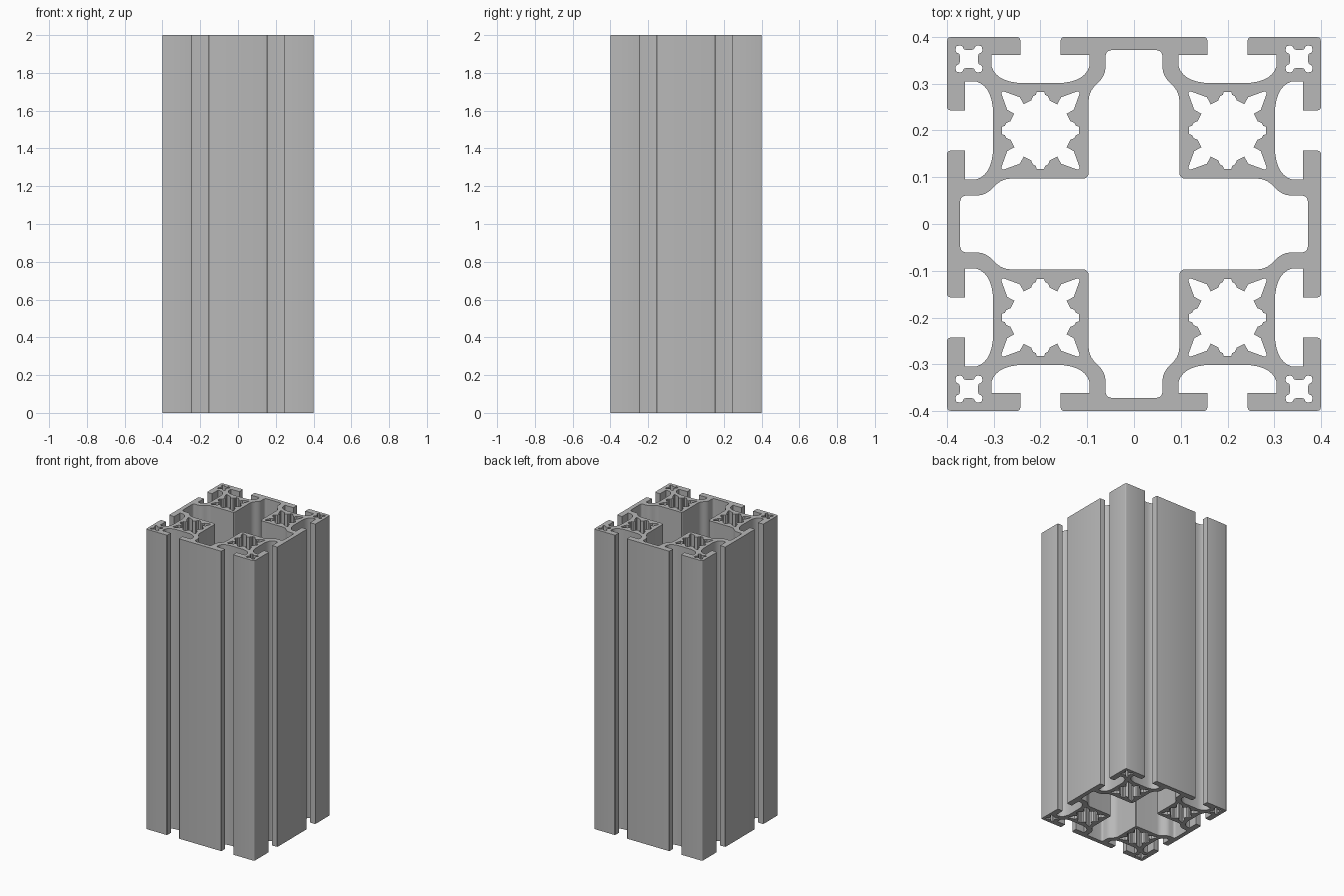
import bpy, bmesh
from mathutils import Vector

cube = bpy.data.objects.get("Cube")
if cube:
    bpy.data.objects.remove(cube, do_unlink=True)

LENGTH = 2.0


def arc(start, control, end, steps=6):
    """Quadratic bend from start to end."""
    a, c, b = Vector(start), Vector(control), Vector(end)
    ts = [i / steps for i in range(steps + 1)]
    return [a * (1 - t) ** 2 + c * 2 * t * (1 - t) + b * t * t for t in ts]


def mirrored(points):
    """Reflect a run of points across the diagonal, in reverse order."""
    return [Vector((p[1], p[0])) for p in reversed(points)]


def full_loop(eighth, centre=(0, 0)):
    """Complete an eighth of a section (vertical axis to diagonal)."""
    quarter = [Vector(p) for p in eighth] + mirrored(eighth)
    loop = []
    for _ in range(4):
        loop += quarter
        quarter = [Vector((p.y, -p.x)) for p in quarter]
    clean = []
    for p in loop:
        if not clean or (p - clean[-1]).length > 1e-5:
            clean.append(p)
    if (clean[0] - clean[-1]).length < 1e-5:
        clean.pop()
    return [p + Vector(centre) for p in clean]


# Outer wall: two T-slots on every side
slot_bend = arc((.095, .338), (.104, .307), (.15, .302))
slot_half = (arc((.149, .4), (.157, .4), (.157, .392), 3)
             + [Vector((.157, .361)), Vector((.095, .361))] + slot_bend)
slot_other = [Vector((.4 - p.x, p.y)) for p in reversed(slot_half)]
outer_wall = slot_half + slot_other + [Vector((.39, .4)), Vector((.396, .3985))]

# Cross-shaped central chamber
chamber = (arc((.045, .372), (.061, .372), (.061, .356), 5)
           + arc((.061, .333), (.062, .316), (.078, .301), 4)
           + arc((.078, .301), (.096, .286), (.097, .265), 4)
           + arc((.097, .111), (.097, .1), (.102, .102), 3))

# Toothed bore, and the small four-lobed corner bore
toothed = [(.008, .082), (.010, .076), (.016, .073), (.020, .064),
           (.036, .056), (.044, .071), (.077, .083), (.081, .083)]
lobed = [(.005, .019), (.011, .021), (.013, .026), (.018, .029),
         (.024, .028), (.027, .027)]

loops = [full_loop(outer_wall), full_loop(chamber)]
for sx in (-1, 1):
    for sy in (-1, 1):
        loops.append(full_loop(toothed, (.2 * sx, .2 * sy)))
        loops.append(full_loop(lobed, (.353 * sx, .353 * sy)))

# Filled section extruded along its length
section = bpy.data.curves.new("frame_section", "CURVE")
section.dimensions = "2D"
section.fill_mode = "BOTH"
section.extrude = LENGTH / 2
for loop in loops:
    spline = section.splines.new("POLY")
    spline.points.add(len(loop) - 1)
    for point, p in zip(spline.points, loop):
        point.co = (p.x, p.y, 0, 1)
    spline.use_cyclic_u = True
helper = bpy.data.objects.new("section_helper", section)
bpy.context.collection.objects.link(helper)
bpy.context.view_layer.update()
evaluated = helper.evaluated_get(bpy.context.evaluated_depsgraph_get())
mesh = bpy.data.meshes.new_from_object(evaluated)
bpy.data.objects.remove(helper, do_unlink=True)

# Weld caps to walls and stand the bar on the ground
bm = bmesh.new()
bm.from_mesh(mesh)
bmesh.ops.remove_doubles(bm, verts=bm.verts, dist=1e-5)
bmesh.ops.translate(bm, verts=bm.verts, vec=(0, 0, LENGTH / 2))
bmesh.ops.recalc_face_normals(bm, faces=bm.faces)
bm.to_mesh(mesh)
bm.free()

# Plain aluminium grey
grey = bpy.data.materials.new("aluminium_grey")
grey.use_nodes = True
colour = (.48, .48, .48, 1)
grey.diffuse_color = colour
grey.node_tree.nodes["Principled BSDF"].inputs["Base Color"].default_value = colour
mesh.materials.clear()
mesh.materials.append(grey)

bar = bpy.data.objects.new("slotted_frame_bar", mesh)
bpy.context.collection.objects.link(bar)
bpy.ops.object.select_all(action="DESELECT")
bar.select_set(True)
bpy.context.view_layer.objects.active = bar
bpy.ops.object.shade_smooth_by_angle(angle=.5)
